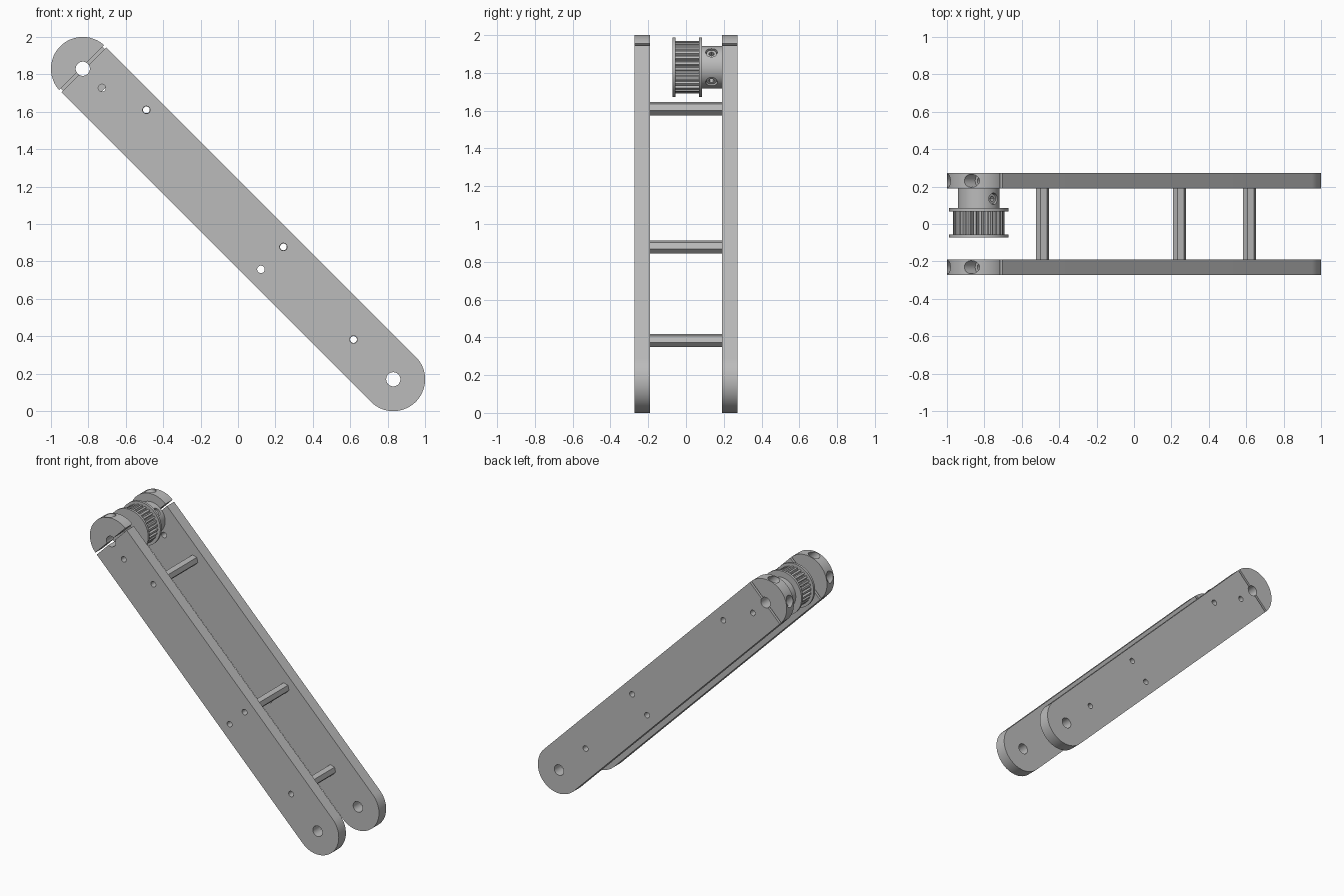
import bpy, bmesh
from math import pi, sin, cos, radians
from mathutils import Matrix

cube = bpy.data.objects.get("Cube")
if cube:
    bpy.data.objects.remove(cube, do_unlink=True)

# One plain metal colour
grey = bpy.data.materials.new("plain grey metal")
grey.use_nodes = True
grey.diffuse_color = (0.5, 0.5, 0.5, 1)
grey.node_tree.nodes["Principled BSDF"].inputs["Base Color"].default_value = grey.diffuse_color

# Everything is built along local x, then tilted into place by this matrix
PLACE = Matrix.Translation((-0.83, 0, 1.83)) @ Matrix.Rotation(pi / 4, 4, 'Y')
ALONG_X = Matrix.Rotation(-pi / 2, 4, 'Z')
ALONG_Z = Matrix.Rotation(pi / 2, 4, 'X')
LENGTH, RADIUS = 2.348, 0.17
INNER, OUTER = 0.19, 0.272
BORE, BOLT = 0.038, 0.02
parts = []


def arc(r, start=0, end=2 * pi, n=48, x=0, z=0, closed=True):
    steps = n if closed else n - 1
    return [(x + r * cos(start + (end - start) * i / steps),
             z + r * sin(start + (end - start) * i / steps)) for i in range(n)]


def prism(name, outline, y0, y1, matrix=None):
    """Extrude an x-z outline from y0 to y1."""
    bm = bmesh.new()
    face = bm.faces.new([bm.verts.new((x, y0, z)) for x, z in outline])
    top = bmesh.ops.extrude_face_region(bm, geom=[face])["geom"]
    bmesh.ops.translate(bm, vec=(0, y1 - y0, 0),
                        verts=[g for g in top if isinstance(g, bmesh.types.BMVert)])
    bmesh.ops.recalc_face_normals(bm, faces=bm.faces)
    mesh = bpy.data.meshes.new(name)
    bm.to_mesh(mesh)
    bm.free()
    mesh.materials.append(grey)
    if matrix:
        mesh.transform(matrix)
    ob = bpy.data.objects.new(name, mesh)
    bpy.context.collection.objects.link(ob)
    return ob


def cut(ob, *cutters):
    """Subtract the cutters, then discard them."""
    for cutter in cutters:
        cutter.hide_render = True
        mod = ob.modifiers.new("cut", 'BOOLEAN')
        mod.operation, mod.solver, mod.object = 'DIFFERENCE', 'EXACT', cutter
    graph = bpy.context.evaluated_depsgraph_get()
    mesh = bpy.data.meshes.new_from_object(ob.evaluated_get(graph))
    ob.modifiers.clear()
    ob.data = mesh
    for cutter in cutters:
        bpy.data.objects.remove(cutter, do_unlink=True)
    return ob


def hole(r, x=0, z=0, n=32):
    return prism("cutter", arc(r, x=x, z=z, n=n), -0.5, 0.5)


# Side plates: rounded bars with a split clamp at the upper end
standoff_spots = [(0.396, 0.085), (1.432, 0.085), (2.047, 0)]
bolt_spots = standoff_spots + [(0.145, 0), (1.432, -0.085)]
bar = (arc(RADIUS, pi / 2, 3 * pi / 2, 40, closed=False)
       + arc(RADIUS, -pi / 2, pi / 2, 40, x=LENGTH, closed=False))
for name, side in (("front_plate", -1), ("back_plate", 1)):
    mid = side * (INNER + OUTER) / 2
    cutters = [hole(BORE), hole(BORE, LENGTH)]
    cutters += [hole(BOLT, x, z) for x, z in bolt_spots]
    slit = [(-0.008, -0.3), (0.008, -0.3), (0.008, 0.3), (-0.008, 0.3)]
    cutters.append(prism("cutter", slit, -0.5, 0.5))
    # Clamp screw channels with wide head pockets
    for z in (-0.088, 0.088):
        at = Matrix.Translation((0, mid, z)) @ ALONG_X
        cutters.append(prism("cutter", arc(0.035, n=32), -0.3, -0.08, at))
        cutters.append(prism("cutter", arc(0.019, n=24), -0.2, 0.12, at))
    plate = prism(name, bar, mid - (OUTER - INNER) / 2, mid + (OUTER - INNER) / 2)
    parts.append(cut(plate, *cutters))

# Hexagonal standoffs between the plates
for i, (x, z) in enumerate(standoff_spots):
    hexagon = arc(0.036, pi / 2, 5 * pi / 2, 6, x=x, z=z)
    rod = prism(f"standoff_{i + 1}", hexagon, -INNER, INNER)
    parts.append(cut(rod, hole(0.018, x, z, 24)))

# Toothed belt pulley between two flanges
TEETH, TIP, ROOT = 28, 0.138, 0.124
shape = [(0, TIP), (0.44, TIP), (0.52, ROOT + 0.004), (0.6, ROOT),
         (0.84, ROOT), (0.92, ROOT + 0.004)]
gear = [(r * cos(2 * pi * (t + f) / TEETH), r * sin(2 * pi * (t + f) / TEETH))
        for t in range(TEETH) for f, r in shape]
parts.append(cut(prism("pulley_teeth", gear, -0.055, 0.068), hole(BORE)))
for name, y0, y1 in (("front_flange", -0.072, -0.055), ("back_flange", 0.068, 0.085)):
    parts.append(cut(prism(name, arc(0.158, n=64), y0, y1), hole(BORE)))

# Pulley hub with two set screws a quarter turn apart
hub = prism("pulley_hub", arc(0.112, n=64), 0.085, INNER)
cutters = [hole(BORE)]
for i, turn in enumerate((ALONG_X, ALONG_Z)):
    at = Matrix.Translation((0, 0.135, 0)) @ turn
    cutters.append(prism("cutter", arc(0.031, n=32), 0.06, 0.2, at))
    screw = prism(f"set_screw_{i + 1}", arc(0.027, n=32), 0.055, 0.1, at)
    socket = prism("cutter", arc(0.015, n=6), 0.075, 0.2, at)
    parts.append(cut(screw, socket))
parts.append(cut(hub, *cutters))

# Tilt into place and shade the round walls smooth
bpy.ops.object.select_all(action='DESELECT')
for ob in parts:
    ob.data.transform(PLACE)
    ob.select_set(True)
bpy.context.view_layer.objects.active = parts[0]
bpy.ops.object.shade_smooth_by_angle(angle=radians(25))
